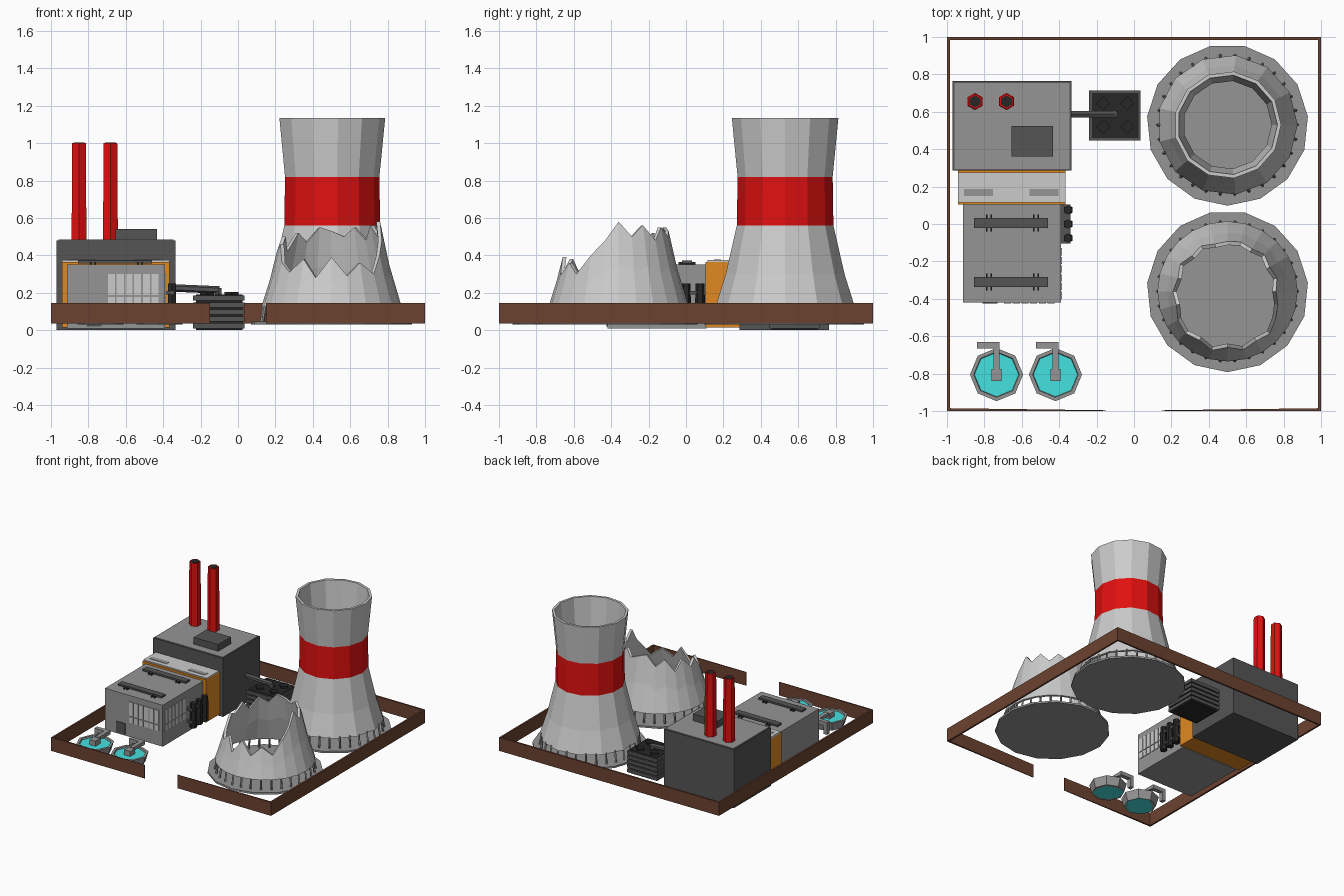
import bpy, bmesh, math
from mathutils import Matrix, Vector

if "Cube" in bpy.data.objects:
    bpy.data.objects.remove(bpy.data.objects["Cube"])


def material(name, *rgb):
    m = bpy.data.materials.new(name)
    m.diffuse_color = (*rgb, 1)
    m.use_nodes = True
    m.node_tree.nodes["Principled BSDF"].inputs["Base Color"].default_value = m.diffuse_color
    return m


RED = material("red", 0.75, 0.005, 0.005)
BROWN = material("brown", 0.15, 0.055, 0.03)
ORANGE = material("orange", 0.75, 0.25, 0.015)
CYAN = material("cyan", 0.06, 0.75, 0.75)
BLACK = material("black", 0.02, 0.02, 0.02)
DARK = material("dark_grey", 0.09, 0.09, 0.09)
GREY = material("mid_grey", 0.3, 0.3, 0.3)


def finish(name, bm, *mats):
    bmesh.ops.recalc_face_normals(bm, faces=bm.faces)
    me = bpy.data.meshes.new(name)
    bm.to_mesh(me)
    bm.free()
    for m in mats:
        if m:
            me.materials.append(m)
    ob = bpy.data.objects.new(name, me)
    bpy.context.collection.objects.link(ob)
    return ob


def box(name, x, y, z, mat=None):
    bm = bmesh.new()
    size = [b - a for a, b in (x, y, z)]
    mid = [(a + b) / 2 for a, b in (x, y, z)]
    bmesh.ops.create_cube(bm, size=1, matrix=Matrix.Translation(mid) @ Matrix.Diagonal((*size, 1)))
    return finish(name, bm, mat)


def rod(name, a, b, r1, r2, n, mat=None):
    a, b = Vector(a), Vector(b)
    rot = (b - a).to_track_quat('Z', 'Y').to_matrix().to_4x4()
    bm = bmesh.new()
    bmesh.ops.create_cone(bm, cap_ends=True, segments=n, radius1=r1, radius2=r2,
                          depth=(b - a).length, matrix=Matrix.Translation((a + b) / 2) @ rot)
    return finish(name, bm, mat)


def lathe(name, cx, cy, columns, mats, face_mat=lambda z: 0):
    """Closed (r, z) loop per column, joined around the centre."""
    bm = bmesh.new()
    n = len(columns)
    rings = []
    for i, col in enumerate(columns):
        a = math.tau * i / n
        rings.append([bm.verts.new((cx + r * math.cos(a), cy + r * math.sin(a), z)) for r, z in col])
    k = len(columns[0])
    for i in range(n):
        p, q = rings[i], rings[(i + 1) % n]
        for j in range(k):
            f = bm.faces.new((p[j], q[j], q[(j + 1) % k], p[(j + 1) % k]))
            f.material_index = face_mat(f.calc_center_median().z)
    return finish(name, bm, *mats)


# Cooling towers
PROFILE = [(0.125, 0.375), (0.3, 0.32), (0.56, 0.26), (0.82, 0.256), (1.135, 0.287)]


def radius(z):
    for (z0, r0), (z1, r1) in zip(PROFILE, PROFILE[1:]):
        if z <= z1 + 1e-6:
            return r0 + (r1 - r0) * (z - z0) / (z1 - z0)
    return PROFILE[-1][1]


def wall_loop(zs):
    return [(radius(z), z) for z in zs] + [(radius(z) - 0.02, z) for z in reversed(zs)]


def tower_base(name, cx, cy):
    rod(name + "_slab", (cx, cy, 0.03), (cx, cy, 0.045), 0.432, 0.432, 15, GREY)
    for i in range(30):
        a = math.tau * i / 30
        c, s = math.cos(a), math.sin(a)
        rod(f"{name}_pillar_{i}", (cx + 0.375 * c, cy + 0.375 * s, 0.04),
            (cx + 0.36 * c, cy + 0.36 * s, 0.135), 0.008, 0.008, 4, GREY)


tower_base("tower", 0.5, 0.53)
lathe("tower_shell", 0.5, 0.53, [wall_loop([z for z, r in PROFILE])] * 13,
      (material("concrete", 0.6, 0.6, 0.6), RED), lambda z: int(0.57 < z < 0.81))

# Broken tower with a jagged rim
TOPS = [.58, .50, .56, .48, .55, .50, .53, .55, .47, .52, .42, .50,
        .42, .46, .36, .31, .38, .28, .39, .29, .36, .30, .40, .48]
tower_base("broken_tower", 0.5, -0.36)
lathe("broken_tower_shell", 0.5, -0.36,
      [wall_loop([0.125, 0.125 + 0.5 * (t - 0.125), t]) for t in TOPS], (bpy.data.materials["concrete"],))

# Perimeter wall: one outline, open at the front
outline = [(-0.15, -1), (-1, -1), (-1, 1), (1, 1), (1, -1), (0.15, -1),
           (0.15, -0.996), (0.985, -0.985), (0.985, 0.985), (-0.985, 0.985), (-0.985, -0.985), (-0.15, -0.996)]
bm = bmesh.new()
face = bm.faces.new([bm.verts.new((x, y, 0.035)) for x, y in outline])
ext = bmesh.ops.extrude_face_region(bm, geom=[face])
bmesh.ops.translate(bm, vec=(0, 0, 0.11), verts=[v for v in ext['geom'] if isinstance(v, bmesh.types.BMVert)])
finish("perimeter_wall", bm, BROWN)

# Main hall with roof unit and chimneys
box("main_hall", (-0.97, -0.335), (0.285, 0.765), (0, 0.48), DARK)
box("main_hall_roof", (-0.96, -0.345), (0.295, 0.755), (0.47, 0.484), GREY)
box("roof_unit", (-0.655, -0.432), (0.36, 0.525), (0.48, 0.54), DARK)
for i, x in enumerate((-0.85, -0.682)):
    rod(f"chimney_{i}", (x, 0.655, 0.48), (x, 0.655, 1.0), 0.046, 0.042, 6, RED)
    rod(f"chimney_mouth_{i}", (x, 0.655, 0.99), (x, 0.655, 1.002), 0.033, 0.033, 6, BLACK)

# Orange link building
box("link_building", (-0.94, -0.365), (0.105, 0.29), (0.015, 0.365), ORANGE)
box("link_roof", (-0.94, -0.365), (0.115, 0.275), (0.36, 0.375))
for x in (-0.91, -0.56):
    box("link_roof_vent", (x, x + 0.155), (0.15, 0.187), (0.37, 0.378), GREY)

# Front workshop
box("workshop", (-0.915, -0.39), (-0.42, 0.11), (0.01, 0.35), GREY)
box("workshop_door", (-0.81, -0.73), (-0.426, -0.41), (0.02, 0.11), DARK)
for y in (-0.31, 0.005):
    box("roof_beam", (-0.855, -0.46), (y - 0.026, y + 0.026), (0.357, 0.372), DARK)
    for x in (-0.775, -0.525):
        for dx in (-0.012, 0.012):
            box("beam_bracket", (x + dx - 0.004, x + dx + 0.004), (y - 0.045, y + 0.045), (0.345, 0.363), BLACK)
for row in ((0.13, 0.178), (0.188, 0.3)):
    for i in range(6):
        x = -0.695 + i * 0.0465
        box("front_window", (x, x + 0.038), (-0.425, -0.41), row)
        y = -0.4 + i * 0.0465
        box("side_window", (-0.4, -0.385), (y, y + 0.038), row)

# Wall cylinders beside the workshop
for y in (-0.075, 0, 0.075):
    rod("gas_cylinder", (-0.353, y, 0.05), (-0.353, y, 0.25), 0.028, 0.024, 6, BLACK)
for z in (0.09, 0.19):
    box("cylinder_rack", (-0.395, -0.34), (-0.105, 0.105), (z, z + 0.02), DARK)

# Ribbed cooler with fans and feed pipe
box("cooler_core", (-0.225, 0.025), (0.46, 0.7), (0, 0.19), BLACK)
for i in range(5):
    z = 0.01 + i * 0.037
    box(f"cooler_rib_{i}", (-0.24, 0.035), (0.447, 0.715), (z, z + 0.027), DARK)
for x in (-0.165, -0.035):
    for y in (0.52, 0.645):
        rod("cooler_fan", (x, y, 0.18), (x, y, 0.205), 0.038, 0.038, 4, BLACK)
rod("feed_pipe", (-0.335, 0.588, 0.225), (-0.1, 0.588, 0.215), 0.02, 0.02, 6, DARK)
rod("feed_pipe_drop", (-0.105, 0.588, 0.225), (-0.105, 0.588, 0.17), 0.02, 0.02, 6, DARK)

# Water tanks with overhead pipes
for x in (-0.735, -0.42):
    y = -0.805
    lathe("tank", x, y, [[(0.122, 0.03), (0.142, 0.1), (0.122, 0.1), (0.1, 0.03)]] * 8, (GREY,))
    rod("tank_water", (x, y, 0.03), (x, y, 0.088), 0.118, 0.122, 8, CYAN)
    box("tank_outlet", (x - 0.027, x + 0.027), (-0.84, -0.775), (0.085, 0.13), GREY)
    box("tank_arm", (x - 0.017, x + 0.017), (-0.78, -0.635), (0.11, 0.136), GREY)
    box("tank_pipe", (x - 0.105, x + 0.017), (-0.665, -0.63), (0.105, 0.136), GREY)
    box("tank_pipe_foot", (x - 0.105, x - 0.075), (-0.665, -0.63), (0.035, 0.11), GREY)
